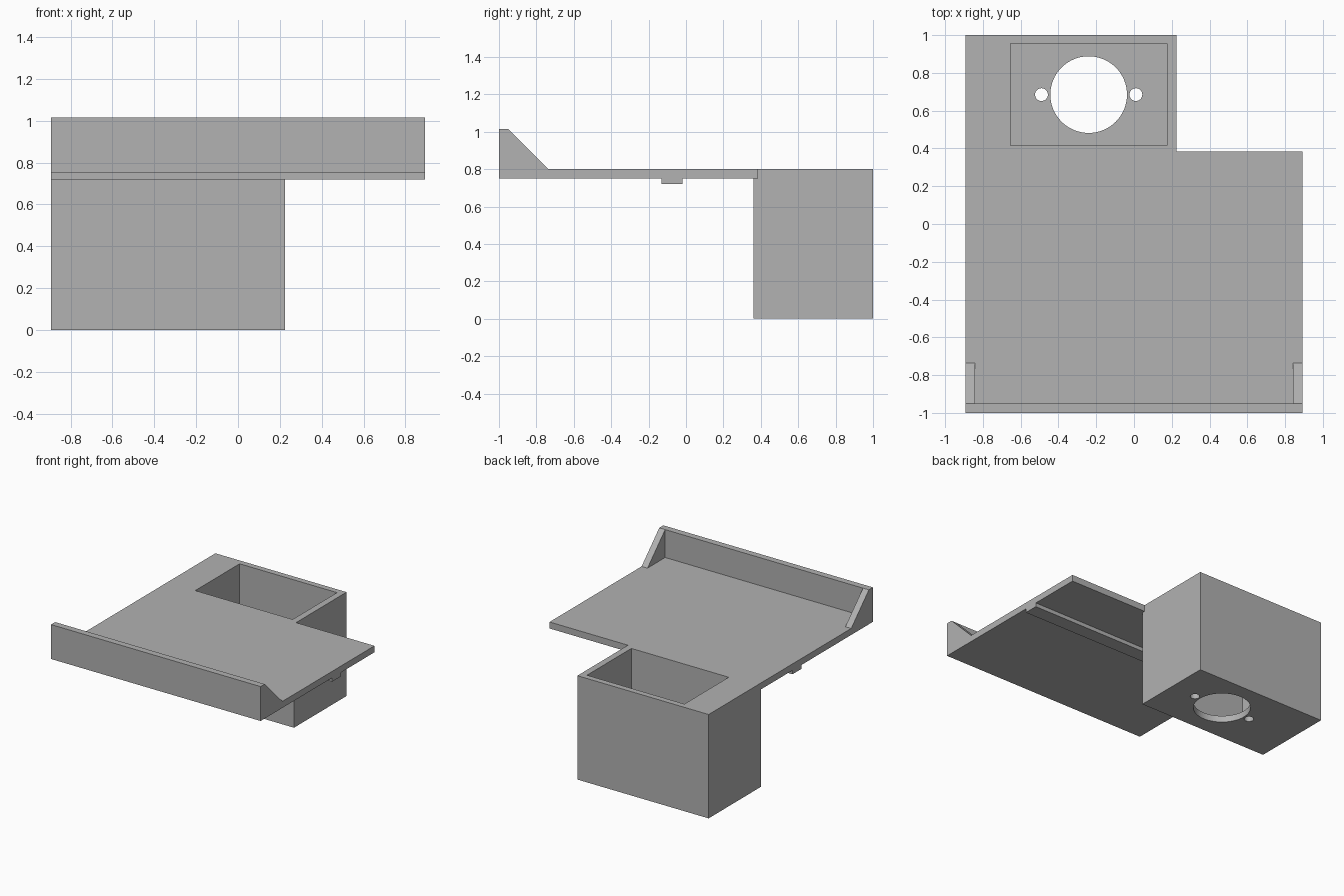
import bpy, bmesh
from mathutils import Vector

cube = bpy.data.objects.get("Cube")
if cube:
    bpy.data.objects.remove(cube, do_unlink=True)

grey = bpy.data.materials.new("plain grey")
grey.use_nodes = True
COLOUR = (0.445, 0.445, 0.445, 1)
grey.diffuse_color = COLOUR
grey.node_tree.nodes["Principled BSDF"].inputs["Base Color"].default_value = COLOUR

HALF = 0.893      # half width of the shelf
TOP = 0.8         # shelf surface
UNDER = 0.75      # shelf underside
LIP = 1.015       # top of the front lip
WALL = 0.05


def prism(name, points, sweep):
    """Extrude a closed outline along a vector."""
    bm = bmesh.new()
    face = bm.faces.new([bm.verts.new(p) for p in points])
    result = bmesh.ops.extrude_face_region(bm, geom=[face])
    moved = [v for v in result["geom"] if isinstance(v, bmesh.types.BMVert)]
    bmesh.ops.translate(bm, verts=moved, vec=Vector(sweep))
    bmesh.ops.recalc_face_normals(bm, faces=bm.faces)
    mesh = bpy.data.meshes.new(name)
    bm.to_mesh(mesh)
    bm.free()
    mesh.materials.append(grey)
    obj = bpy.data.objects.new(name, mesh)
    bpy.context.collection.objects.link(obj)
    return obj


def side_profile(name, outline, x, width):
    return prism(name, [(x, y, z) for y, z in outline], (width, 0, 0))


def block(name, x0, x1, y0, y1, z0, z1):
    return side_profile(name, [(y0, z0), (y1, z0), (y1, z1), (y0, z1)], x0, x1 - x0)


def cylinder(name, x, y, radius, sides):
    bpy.ops.mesh.primitive_cylinder_add(vertices=sides, radius=radius, depth=0.4, location=(x, y, 0))
    obj = bpy.context.object
    obj.name = name
    obj.data.materials.append(grey)
    return obj


def combine(target, other, operation):
    mod = target.modifiers.new(operation, "BOOLEAN")
    mod.operation, mod.solver, mod.object = operation, "EXACT", other
    bpy.ops.object.select_all(action="DESELECT")
    bpy.context.view_layer.objects.active = target
    target.select_set(True)
    bpy.ops.object.modifier_apply(modifier=mod.name)
    bpy.data.objects.remove(other, do_unlink=True)


# Shelf with front lip and underside rib, as one side profile
shelf = side_profile("shelf_bracket", [
    (-1, UNDER), (-0.13, UNDER), (-0.13, 0.72), (-0.02, 0.72), (-0.02, UNDER),
    (0.385, UNDER), (0.385, TOP), (-0.95, TOP), (-0.95, LIP), (-1, LIP)],
    -HALF, 2 * HALF)

# Sloped gussets at both ends of the lip
for side, x in (("right", -HALF), ("left", HALF - WALL)):
    gusset = side_profile(side + "_gusset",
                          [(-0.98, 0.78), (-0.735, 0.78), (-0.735, TOP), (-0.95, LIP), (-0.98, LIP)],
                          x, WALL)
    combine(shelf, gusset, "UNION")

# Deep box at the back, hollow and open at the top
combine(shelf, block("box", -HALF, 0.225, 0.36, 1, 0, TOP), "UNION")
combine(shelf, block("cavity", -0.655, 0.175, 0.415, 0.955, WALL, 1.2), "DIFFERENCE")

# Round opening and two screw holes in the box floor
for name, x, radius, sides in (("opening", -0.24, 0.203, 64),
                               ("right_screw_hole", -0.49, 0.034, 32),
                               ("left_screw_hole", 0.01, 0.034, 32)):
    combine(shelf, cylinder(name, x, 0.685, radius, sides), "DIFFERENCE")

bpy.ops.object.select_all(action="DESELECT")
shelf.select_set(True)
bpy.context.view_layer.objects.active = shelf
bpy.ops.object.shade_smooth_by_angle()
